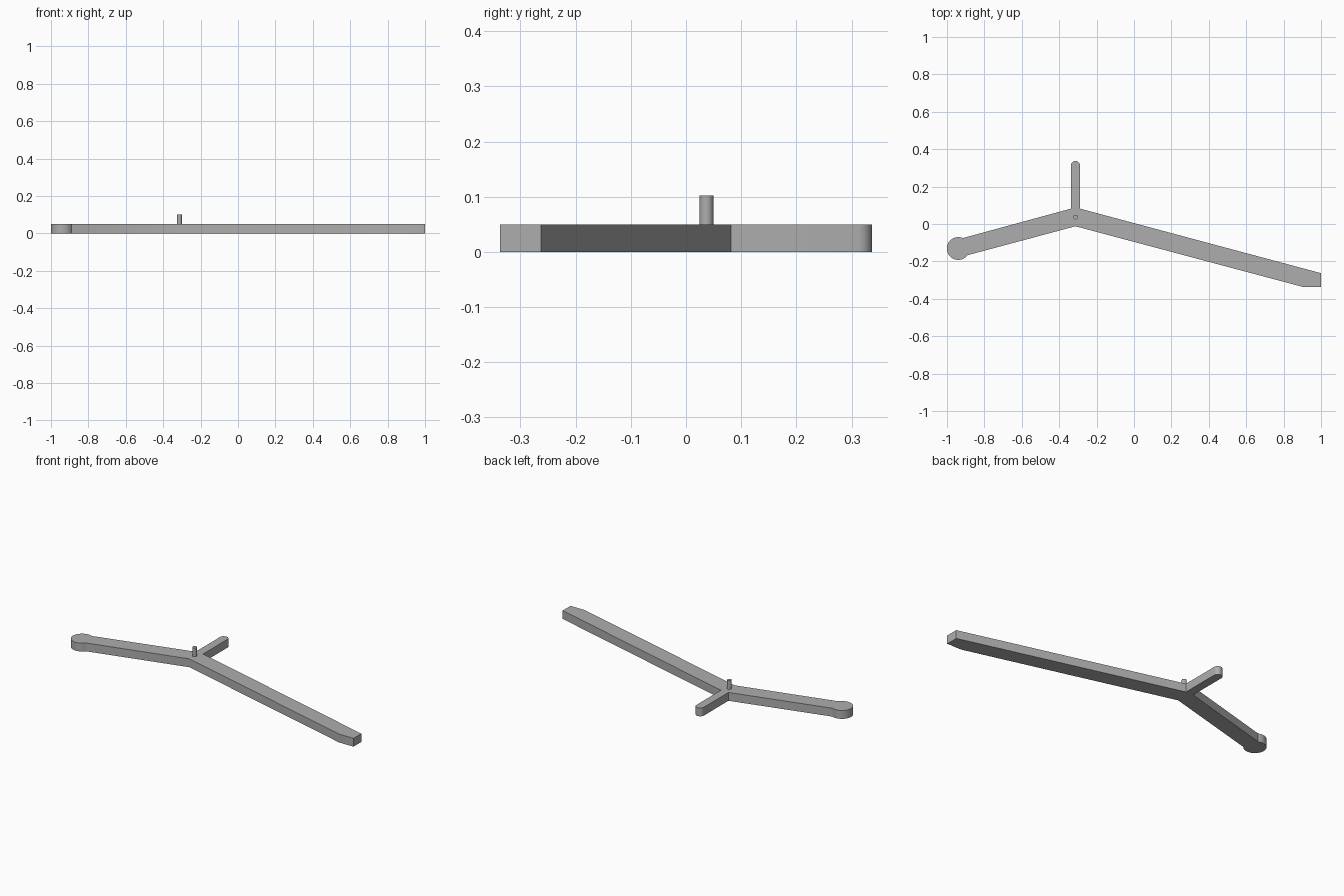
import bpy, bmesh
from math import sin, cos, pi, radians, asin
from mathutils import Vector

cube = bpy.data.objects.get("Cube")
if cube:
    bpy.data.objects.remove(cube)

grey = bpy.data.materials.new("plain grey")
grey.use_nodes = True
colour = (0.42, 0.42, 0.42, 1)
grey.diffuse_color = colour
grey.node_tree.nodes["Principled BSDF"].inputs["Base Color"].default_value = colour

THICK = 0.05
HUB = Vector((-0.313, 0.037))
SLOPE = radians(15)
HALF = 0.0475          # half width of the two long arms


def arc(centre, radius, start, end, steps):
    return [(centre[0] + radius * cos(start + (end - start) * i / steps),
             centre[1] + radius * sin(start + (end - start) * i / steps))
            for i in range(steps + 1)]


def prism(name, outline, bottom, top):
    """Extrude a counter-clockwise outline straight up."""
    bm = bmesh.new()
    face = bm.faces.new([bm.verts.new((x, y, bottom)) for x, y in outline])
    side = bmesh.ops.extrude_face_region(bm, geom=[face])["geom"]
    bmesh.ops.translate(bm, vec=(0, 0, top - bottom),
                        verts=[v for v in side if isinstance(v, bmesh.types.BMVert)])
    bmesh.ops.recalc_face_normals(bm, faces=bm.faces)
    mesh = bpy.data.meshes.new(name)
    bm.to_mesh(mesh)
    bm.free()
    mesh.materials.append(grey)
    obj = bpy.data.objects.new(name, mesh)
    bpy.context.collection.objects.link(obj)
    bpy.ops.object.select_all(action="DESELECT")
    obj.select_set(True)
    bpy.context.view_layer.objects.active = obj
    bpy.ops.object.shade_smooth_by_angle(angle=radians(30))
    return obj


# Rounded end of the short arm
knob_radius = 0.061
reach = 0.649
knob = HUB - reach * Vector((cos(SLOPE), sin(SLOPE)))
spread = asin(HALF / knob_radius)
knob_arc = arc(knob, knob_radius, SLOPE + spread, SLOPE + 2 * pi - spread, 40)

# Round-tipped stem
stem = 0.025
stem_arc = arc((HUB.x, 0.337 - stem), stem, 0, pi, 20)

# Three-armed plate: crotch, long arm with clipped tip, stem, short arm
plate = [(HUB.x, HUB.y - HALF / cos(SLOPE)),
         (0.905, -0.337), (1, -0.337), (1, -0.263),
         (HUB.x + stem, 0.082)] + stem_arc + [(HUB.x - stem, 0.082)] + knob_arc
prism("three_armed_plate", plate, 0, THICK)

# Upright pivot pin at the hub
prism("pivot_pin", arc(HUB, 0.0125, 0, 2 * pi, 24)[:-1], THICK, 0.102)
